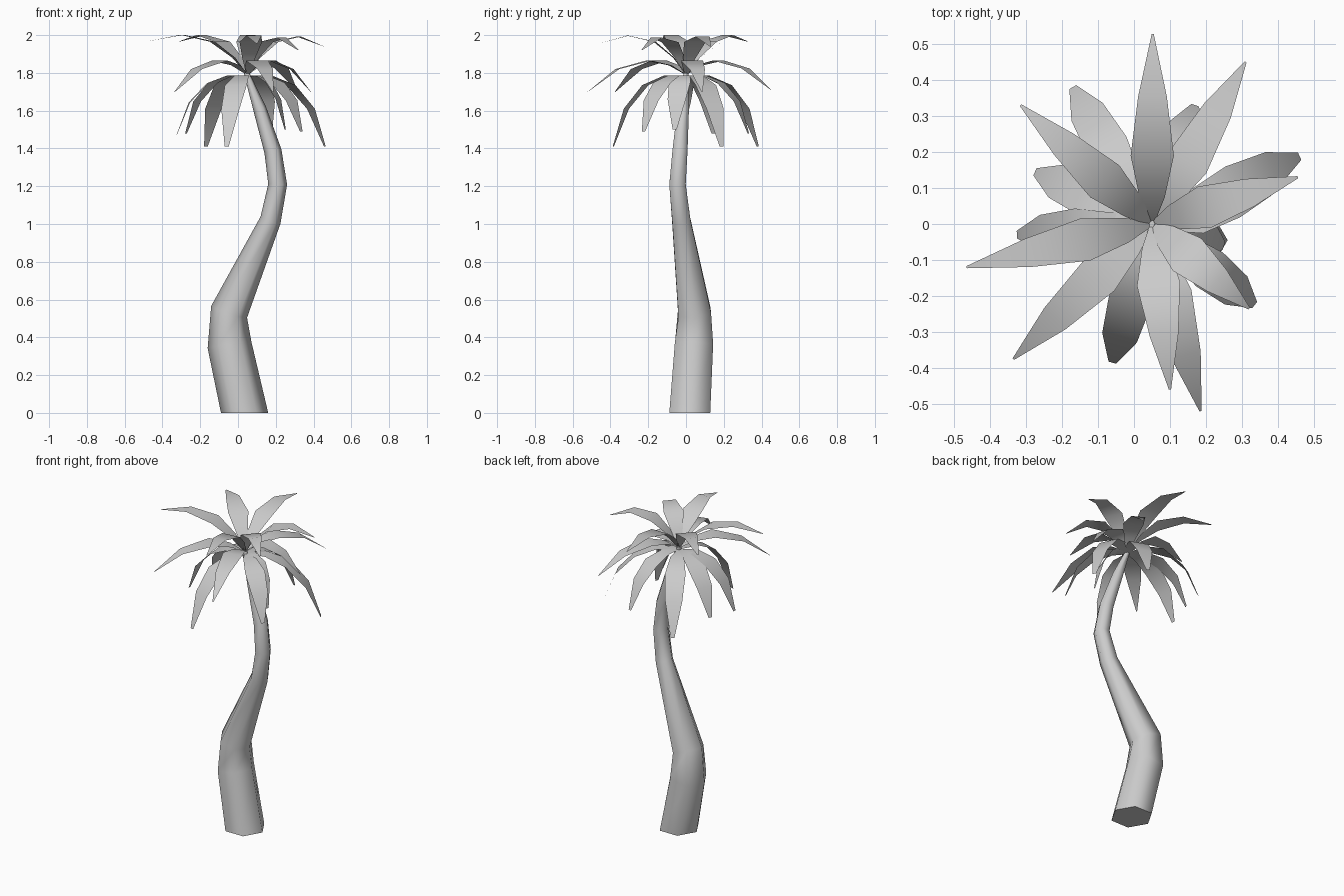
import bpy, math
from mathutils import Vector

cube = bpy.data.objects.get("Cube")
if cube:
    bpy.data.objects.remove(cube, do_unlink=True)

grey = bpy.data.materials.new("plain grey")
grey.use_nodes = True
grey.diffuse_color = (0.6, 0.6, 0.6, 1)
grey.node_tree.nodes["Principled BSDF"].inputs["Base Color"].default_value = (0.6, 0.6, 0.6, 1)


def make_object(name, verts, faces):
    mesh = bpy.data.meshes.new(name)
    mesh.from_pydata(verts, [], faces)
    mesh.materials.append(grey)
    obj = bpy.data.objects.new(name, mesh)
    bpy.context.collection.objects.link(obj)
    bpy.ops.object.select_all(action='DESELECT')
    obj.select_set(True)
    bpy.context.view_layer.objects.active = obj
    bpy.ops.object.shade_smooth_by_angle(angle=math.radians(70))
    return obj


# Trunk: six-sided rings (x, y, z, radius) swept along a bent path
SIDES = 6
PATH = [(0.035, 0.02, 0.0, 0.125), (-0.045, 0.042, 0.36, 0.117),
        (-0.047, 0.045, 0.535, 0.1), (0.172, -0.025, 1.02, 0.056),
        (0.21, -0.045, 1.21, 0.05), (0.185, -0.032, 1.385, 0.046),
        (0.115, -0.015, 1.61, 0.035), (0.045, 0.0, 1.80, 0.014)]
verts, faces = [], []
for i, (x, y, z, r) in enumerate(PATH):
    before, after = PATH[max(i - 1, 0)], PATH[min(i + 1, len(PATH) - 1)]
    tangent = (Vector(after[:3]) - Vector(before[:3])).normalized()
    if i == 0:
        tangent = Vector((0, 0, 1))
    side = (Vector((1, 0, 0)) - tangent * tangent.x).normalized()
    back = tangent.cross(side)
    for k in range(SIDES):
        a = math.tau * k / SIDES
        verts.append(Vector((x, y, z)) + r * (math.cos(a) * side + math.sin(a) * back))
for i in range(len(PATH) - 1):
    for k in range(SIDES):
        a, b = i * SIDES + k, i * SIDES + (k + 1) % SIDES
        faces.append((a, b, b + SIDES, a + SIDES))
faces.append(tuple(reversed(range(SIDES))))
faces.append(tuple(range((len(PATH) - 1) * SIDES, len(PATH) * SIDES)))
make_object("trunk", verts, faces)

# Frond profiles: (fraction of reach, height, half width)
UPPER = [(0, 1.79, 0.006), (0.14, 1.88, 0.035), (0.36, 1.965, 0.06),
         (0.67, 2.0, 0.04), (1, 1.965, 0.003)]
MIDDLE = [(0, 1.79, 0.006), (0.16, 1.84, 0.035), (0.38, 1.865, 0.06),
          (0.70, 1.82, 0.042), (1, 1.70, 0.003)]
LOWER = [(0, 1.78, 0.006), (0.28, 1.785, 0.04), (0.56, 1.735, 0.06),
         (0.82, 1.61, 0.05), (1, 1.41, 0.011)]

# Crown tiers: tip positions (x, y, tip height)
CROWN = {
    "upper_frond": (UPPER, [(0.052, 0.527, 1.965), (0.455, 0.13, 1.94), (0.32, -0.235, 1.92),
                            (0.10, -0.46, 1.955), (-0.465, -0.12, 1.97), (-0.315, 0.33, 1.965)]),
    "middle_frond": (MIDDLE, [(0.31, 0.45, 1.71), (0.385, 0.085, 1.70), (0.185, -0.52, 1.70),
                              (-0.335, -0.375, 1.70)]),
    "lower_frond": (LOWER, [(-0.17, 0.38, 1.41), (-0.275, 0.145, 1.48), (-0.325, -0.03, 1.47),
                            (-0.06, -0.385, 1.41), (0.335, -0.225, 1.49), (0.25, -0.06, 1.50),
                            (0.46, 0.188, 1.41), (0.17, 0.33, 1.48)]),
}
ROOT = Vector((0.05, 0, 0))

for name, (profile, tips) in CROWN.items():
    for n, (tx, ty, tz) in enumerate(tips, 1):
        reach = Vector((tx, ty, 0)) - ROOT
        across = Vector((-reach.y, reach.x, 0)).normalized()
        verts = []
        for t, z, half in profile:
            centre = ROOT + reach * t
            centre.z = z + (tz - profile[-1][1]) * t ** 3
            verts += [centre - across * half, centre + across * half]
        faces = [(2 * i, 2 * i + 2, 2 * i + 3, 2 * i + 1) for i in range(len(profile) - 1)]
        make_object(f"{name}_{n}", verts, faces)
